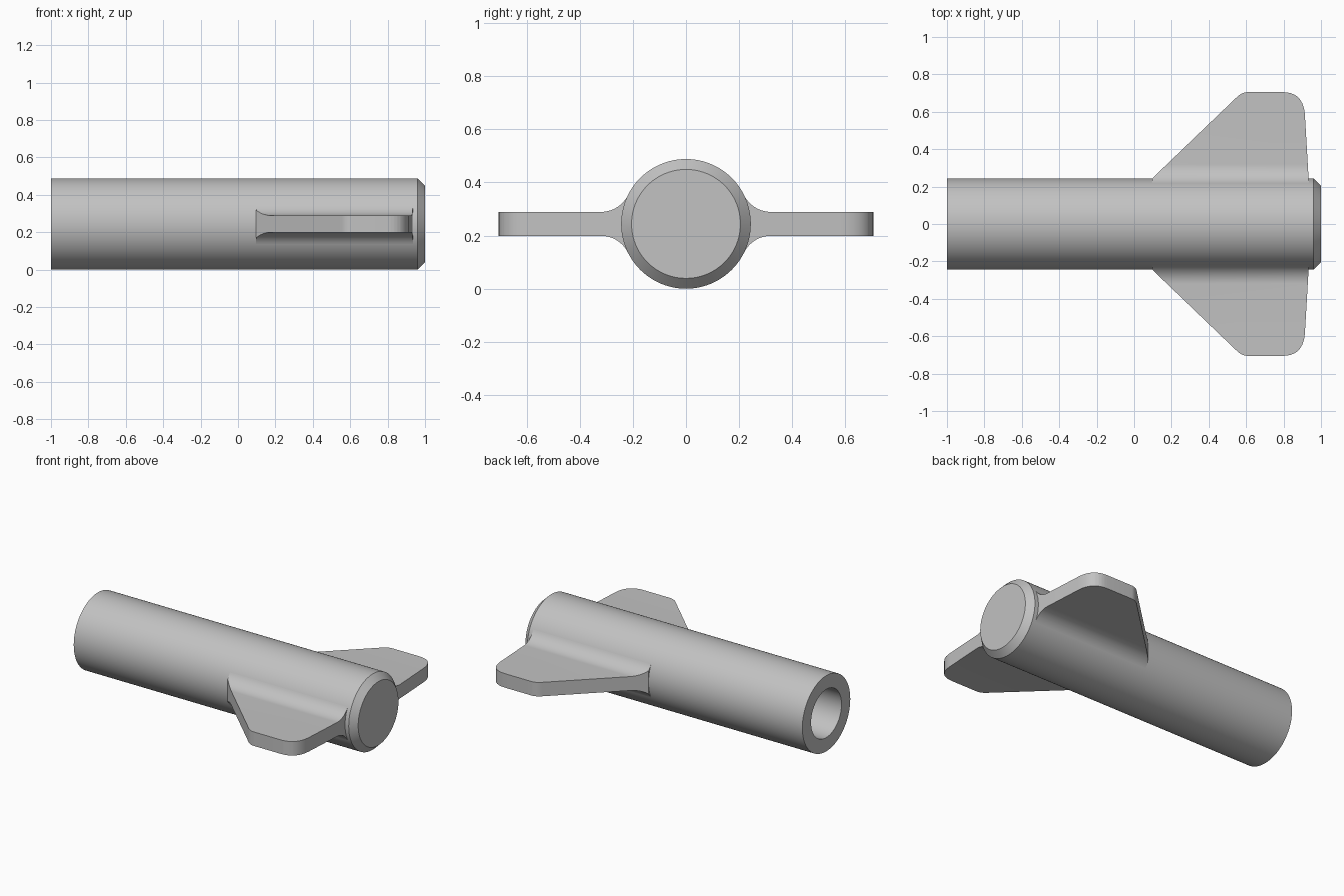
import bpy, bmesh, math
from mathutils import Vector

cube = bpy.data.objects.get("Cube")
if cube:
    bpy.data.objects.remove(cube, do_unlink=True)

R = 0.244          # tube radius
CZ = 0.244         # axis height
HALF = 0.045       # half thickness of a wing
FILLET = 0.113     # blend radius between wing and tube
FLAT_Y = 0.32      # where the blend ends and the wing is flat
TIP_Y = 0.705

metal = bpy.data.materials.new("grey metal")
metal.use_nodes = True
grey = (0.54, 0.54, 0.54, 1)
metal.diffuse_color = grey
metal.node_tree.nodes["Principled BSDF"].inputs["Base Color"].default_value = grey


def finish(bm, name):
    bmesh.ops.recalc_face_normals(bm, faces=bm.faces)
    mesh = bpy.data.meshes.new(name)
    bm.to_mesh(mesh)
    bm.free()
    mesh.materials.append(metal)
    obj = bpy.data.objects.new(name, mesh)
    bpy.context.collection.objects.link(obj)
    bpy.ops.object.select_all(action='DESELECT')
    obj.select_set(True)
    bpy.context.view_layer.objects.active = obj
    bpy.ops.object.shade_smooth_by_angle(angle=math.radians(25))


def corner(a, b, c, steps=10):
    """Rounded corner from a to c around b, as (x, y) points."""
    a, b, c = Vector(a), Vector(b), Vector(c)
    return [a.lerp(b, t / steps).lerp(b.lerp(c, t / steps), t / steps)
            for t in range(steps + 1)]


def x_at(edge, y):
    """x of an outline edge at a given y."""
    for p, q in zip(edge, edge[1:]):
        if y <= q.y:
            return p.x + (q.x - p.x) * (y - p.y) / (q.y - p.y)
    return edge[-1].x


# Tube: revolved profile with a blind bore and a chamfered closed end
profile = [(0.6, 0), (0.6, 0.155), (-1, 0.155), (-1, R),
           (0.96, R), (1, 0.205), (1, 0)]
bm = bmesh.new()
ring = [bm.verts.new((x, 0, CZ + r)) for x, r in profile]
edges = [bm.edges.new(pair) for pair in zip(ring, ring[1:])]
bmesh.ops.spin(bm, geom=ring + edges, cent=(0, 0, CZ), axis=(1, 0, 0),
               angle=math.tau, steps=96, use_duplicate=False)
bmesh.ops.remove_doubles(bm, verts=bm.verts, dist=1e-4)
finish(bm, "tube")

# Wing outline: slanted edge and steep edge, both running outward
slant = [Vector((0.096, 0.19)), Vector((0.096, 0.243))] + corner(
    (0.553, 0.681), (0.579, TIP_Y), (0.61, TIP_Y))
steep = [Vector((0.937, 0.19))] + corner(
    (0.914, 0.583), (0.906, TIP_Y), (0.795, TIP_Y))

# Sections along the wing: (y, half thickness), flaring into the tube
blend_z = HALF + FILLET
start = math.atan2(blend_z, FLAT_Y)
sections = [(0.2, 0.108)]
for i in range(15):
    a = math.pi + start + (math.pi / 2 - start) * i / 14
    sections.append((FLAT_Y + FILLET * math.cos(a),
                     blend_z + FILLET * math.sin(a)))
sections.append((0.243, blend_z - math.sqrt(FILLET ** 2 - (FLAT_Y - 0.243) ** 2)))
outline_y = {round(p.y, 4) for p in slant + steep if p.y > FLAT_Y}
sections = sorted(sections + [(y, HALF) for y in outline_y])

for name, side in (("back_wing", 1), ("front_wing", -1)):
    bm = bmesh.new()
    loops = []
    for y, h in sections:
        lo, hi = x_at(slant, y), x_at(steep, y)
        loops.append([bm.verts.new((x, side * y, CZ + z)) for x, z in
                      ((lo, -h), (hi, -h), (hi, h), (lo, h))])
    for a, b in zip(loops, loops[1:]):
        for i in range(4):
            j = (i + 1) % 4
            bm.faces.new((a[i], a[j], b[j], b[i]))
    bm.faces.new(loops[0])
    bm.faces.new(loops[-1])
    finish(bm, name)
